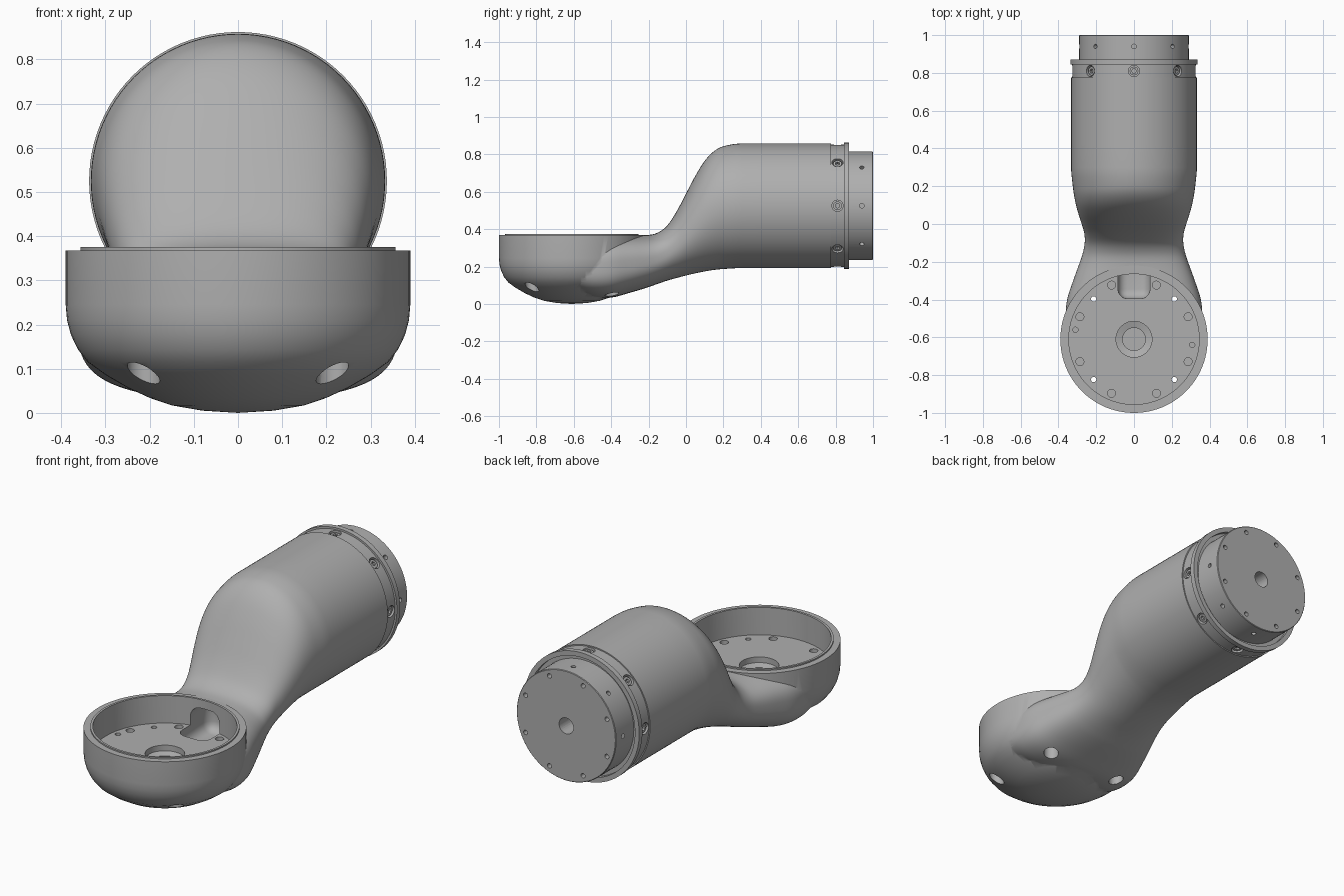
import bpy, bmesh, math
from mathutils import Matrix, Vector

if "Cube" in bpy.data.objects:
    bpy.data.objects.remove(bpy.data.objects["Cube"])

grey = bpy.data.materials.new("satin_grey")
grey.diffuse_color = (0.43, 0.43, 0.43, 1)
grey.use_nodes = True
grey.node_tree.nodes["Principled BSDF"].inputs["Base Color"].default_value = grey.diffuse_color

CY, AZ = -0.61, 0.525          # cup centre y, barrel axis z
CUP = Matrix.Translation((0, CY, 0))
BARREL = Matrix.Translation((0, 0, AZ)) @ Matrix.Rotation(-math.pi / 2, 4, 'X')


def finish(bm, name):
    bmesh.ops.recalc_face_normals(bm, faces=bm.faces[:])
    me = bpy.data.meshes.new(name)
    bm.to_mesh(me)
    bm.free()
    me.materials.append(grey)
    ob = bpy.data.objects.new(name, me)
    bpy.context.collection.objects.link(ob)
    return ob


def lathe(name, profile, mat, seg=96):
    bm = bmesh.new()
    vs = [bm.verts.new((r, 0, h)) for r, h in profile]
    es = [bm.edges.new(p) for p in zip(vs, vs[1:])]
    bmesh.ops.spin(bm, geom=vs + es, cent=(0, 0, 0), axis=(0, 0, 1),
                   angle=2 * math.pi, steps=seg)
    bmesh.ops.remove_doubles(bm, verts=bm.verts[:], dist=1e-5)
    bm.transform(mat)
    return finish(bm, name)


def pegs(name, mats, r, a, b, seg=24):
    """Cylinders from local z=a to z=b, one for each matrix."""
    bm = bmesh.new()
    for m in mats:
        bmesh.ops.create_cone(bm, cap_ends=True, segments=seg, radius1=r, radius2=r,
                              depth=b - a, matrix=m @ Matrix.Translation((0, 0, (a + b) / 2)))
    return finish(bm, name)


def ring(base, radius, n, offset):
    """Positions round a circle, pointing along the base axis."""
    return [base @ Matrix.Rotation(math.radians(offset) + 2 * math.pi * i / n, 4, 'Z')
            @ Matrix.Translation((radius, 0, 0)) for i in range(n)]


def spokes(base, h, n):
    """Positions round a circle, pointing outwards."""
    return [base @ Matrix.Translation((0, 0, h)) @ Matrix.Rotation(2 * math.pi * i / n, 4, 'Z')
            @ Matrix.Rotation(math.pi / 2, 4, 'Y') for i in range(n)]


def combine(ob, other, op='DIFFERENCE'):
    mod = ob.modifiers.new("bool", 'BOOLEAN')
    mod.operation, mod.solver, mod.object = op, 'EXACT', other
    bpy.context.view_layer.objects.active = ob
    bpy.ops.object.modifier_apply(modifier=mod.name)
    bpy.data.objects.remove(other)


# Neck and barrel: y, half width, top, bottom, roundness exponent
STATIONS = [
    (-0.62, .355, .345, .06, 3), (-0.5, .362, .355, .035, 3), (-0.4, .354, .364, .034, 2.9),
    (-0.3, .322, .366, .06, 2.8), (-0.2, .286, .369, .09, 2.6), (-0.15, .27, .382, .108, 2.5),
    (-0.1, .261, .42, .125, 2.4), (-0.05, .263, .495, .139, 2.3), (0, .277, .59, .152, 2.2),
    (0.05, .293, .685, .164, 2.15), (0.1, .307, .765, .174, 2.1), (0.15, .317, .817, .182, 2.05),
    (0.2, .324, .843, .187, 2), (0.3, .333, .858, .192, 2), (0.775, .333, .858, .192, 2)]


def sample(i, t):
    p = STATIONS

    def slope(k, c):
        if k in (0, len(p) - 1) or k == len(p) - 2:
            return 0
        return (p[k + 1][c] - p[k - 1][c]) / (p[k + 1][0] - p[k - 1][0])
    d = p[i + 1][0] - p[i][0]
    out = [p[i][0] + d * t]
    for c in range(1, 5):
        out.append((2*t**3 - 3*t**2 + 1) * p[i][c] + (t**3 - 2*t**2 + t) * d * slope(i, c)
                   + (3*t**2 - 2*t**3) * p[i + 1][c] + (t**3 - t**2) * d * slope(i + 1, c))
    return out


def section(bm, y, w, top, bot, e, seg=96):
    loop = []
    for k in range(seg):
        a = 2 * math.pi * k / seg
        c, s = math.cos(a), math.sin(a)
        x = math.copysign(abs(c) ** (2 / e), c) * w
        z = math.copysign(abs(s) ** (2 / e), s) * (top - bot) / 2 + (top + bot) / 2
        loop.append(bm.verts.new((x, y, z)))
    return loop


bm = bmesh.new()
loops = [section(bm, *sample(i, t / 4)) for i in range(len(STATIONS) - 1) for t in range(4)]
loops.append(section(bm, *STATIONS[-1]))
for a, b in zip(loops, loops[1:]):
    for k in range(len(a)):
        j = (k + 1) % len(a)
        bm.faces.new((a[k], a[j], b[j], b[k]))
bm.faces.new(loops[0])
bm.faces.new(loops[-1])
neck = finish(bm, "neck_barrel")

# Domed cup with raised lip, merged with the neck
body = lathe("arm_body", [(0, 0), (.08, .005), (.15, .017), (.2, .034), (.25, .057), (.3, .086),
                          (.34, .115), (.362, .143), (.378, .176), (.387, .21), (.39, .245),
                          (.39, .368), (.357, .368), (.357, .375), (0, .375)], CUP)
combine(body, neck, 'UNION')

# Cup hollow and centre recess
combine(body, lathe("hollow_cutter", [(0, .17), (.06, .17), (.06, .19), (.095, .2), (.095, .23),
                                      (.345, .23), (.345, .5), (0, .5)], CUP))
# Cable passage into the neck
bm = bmesh.new()
bmesh.ops.create_cube(bm, size=1, matrix=Matrix.Translation((0, -0.2575, .24))
                      @ Matrix.Diagonal((.17, .275, .18, 1)))
bmesh.ops.bevel(bm, geom=bm.edges[:], offset=.05, segments=5, profile=.5, affect='EDGES')
combine(body, finish(bm, "passage_cutter"))
# Floor holes, bolt bores under the dome, bolt through holes
combine(body, pegs("floor_hole_cutter", ring(CUP, .31, 8, 22.5), .021, .205, .3))
combine(body, pegs("bore_cutter", ring(CUP, .302, 4, 45), .037, -.1, .17))
combine(body, pegs("bolt_cutter", ring(CUP, .302, 4, 45), .014, .12, .3))
combine(body, pegs("pin_cutter", [Matrix.Translation((-.31, -.56, 0)),
                                  Matrix.Translation((.308, -.64, 0))], .014, .21, .3))

# Flange ring at the barrel end
flange = lathe("flange_ring", [(0, .76), (.327, .76), (.327, .845), (.337, .845), (.337, .872),
                               (.312, .872), (.312, .85), (0, .85)], BARREL)
combine(flange, pegs("screw_hole_cutter", spokes(BARREL, .81, 8), .03, .3, .4))

# Screws in the flange
screws = pegs("flange_screws", spokes(BARREL, .81, 8), .023, .295, .319)
combine(screws, pegs("socket_cutter", spokes(BARREL, .81, 8), .012, .305, .4, 6))

# End hub with centre, face and rim holes
hub = lathe("end_hub", [(0, .84), (.29, .84), (.29, .997), (.287, 1), (0, 1)], BARREL)
combine(hub, pegs("centre_cutter", [BARREL], .042, .88, 1.1, 32))
combine(hub, pegs("face_hole_cutter", ring(BARREL, .257, 8, 22.5), .012, .96, 1.1, 16))
combine(hub, pegs("rim_hole_cutter", spokes(BARREL, .94, 8), .012, .255, .4, 16))

# Smooth shading with crisp edges
for ob in (body, flange, screws, hub):
    bpy.ops.object.select_all(action='DESELECT')
    ob.select_set(True)
    bpy.context.view_layer.objects.active = ob
    bpy.ops.object.shade_smooth_by_angle(angle=math.radians(32))
